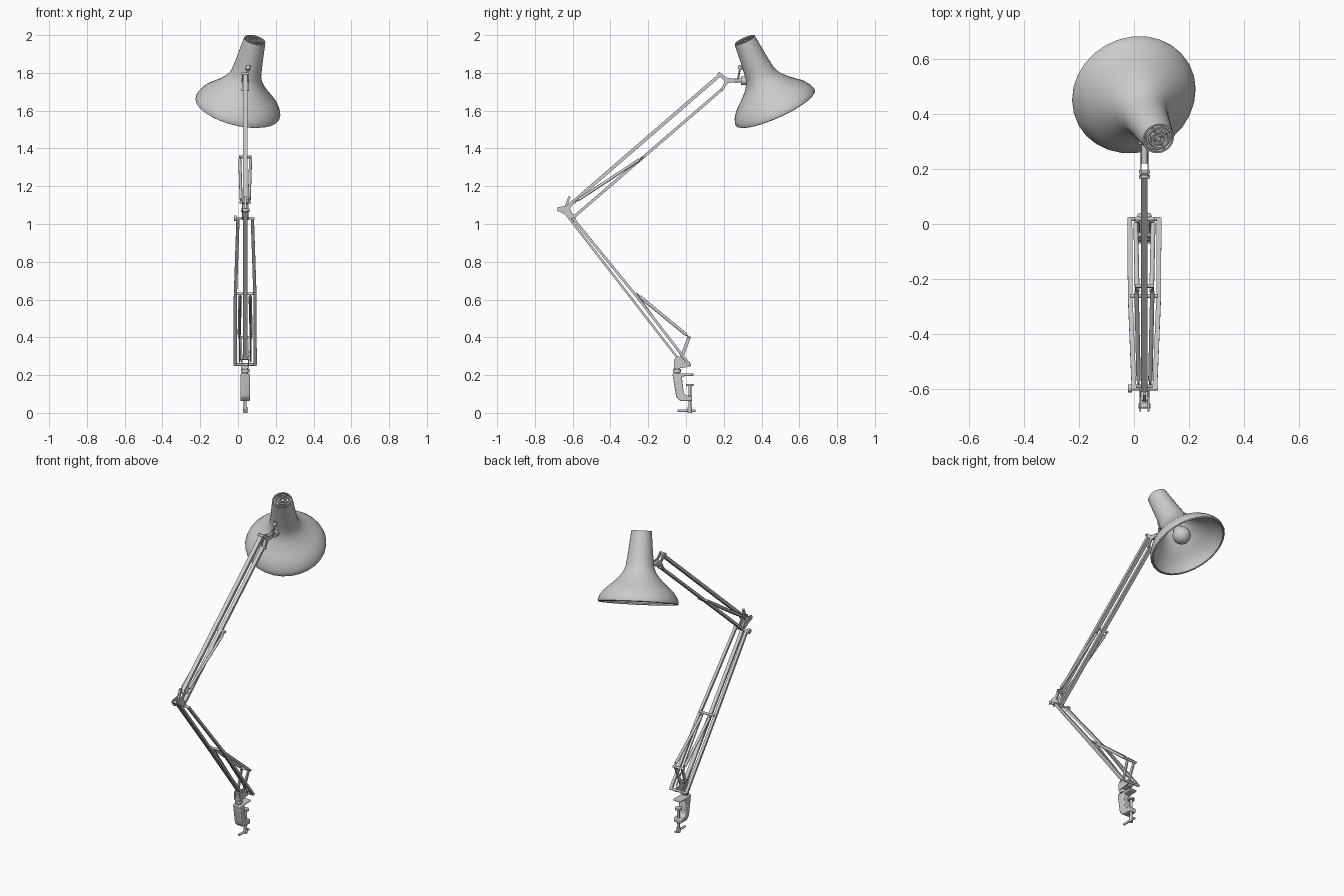
import bpy, bmesh, math
from mathutils import Vector, Matrix

if "Cube" in bpy.data.objects:
    bpy.data.objects.remove(bpy.data.objects["Cube"])

CX = 0.038  # plane of the arms


def finish(name, bm, angle=35, bevel=0):
    bmesh.ops.recalc_face_normals(bm, faces=bm.faces)
    me = bpy.data.meshes.new(name)
    bm.to_mesh(me)
    bm.free()
    ob = bpy.data.objects.new(name, me)
    bpy.context.collection.objects.link(ob)
    if bevel:
        m = ob.modifiers.new("bevel", 'BEVEL')
        m.width, m.segments, m.limit_method = bevel, 2, 'ANGLE'
    bpy.ops.object.select_all(action='DESELECT')
    ob.select_set(True)
    bpy.context.view_layer.objects.active = ob
    bpy.ops.object.shade_smooth_by_angle(angle=math.radians(angle))
    return ob


def P(x, y, z):
    """Point with x measured from the arm plane."""
    return Vector((CX + x, y, z))


def rod(name, a, b, r, r2=None, seg=12):
    d = b - a
    mat = Matrix.Translation((a + b) / 2) @ d.to_track_quat('Z', 'Y').to_matrix().to_4x4()
    bm = bmesh.new()
    bmesh.ops.create_cone(bm, cap_ends=True, segments=seg, radius1=r,
                          radius2=r if r2 is None else r2, depth=d.length, matrix=mat)
    return finish(name, bm)


def beam(name, pts, w, t):
    """Rectangular bar along a path; w is across x, t is across the side view."""
    bm = bmesh.new()
    d = (pts[-1] - pts[0]).normalized()
    n = Vector((1, 0, 0)).cross(d).normalized() * t / 2
    x = Vector((w / 2, 0, 0))
    rings = [[bm.verts.new(p + sx * x + sn * n) for sx, sn in ((-1, -1), (1, -1), (1, 1), (-1, 1))]
             for p in pts]
    for a, b in zip(rings, rings[1:]):
        for i in range(4):
            bm.faces.new((a[i], a[(i + 1) % 4], b[(i + 1) % 4], b[i]))
    bm.faces.new(rings[0])
    bm.faces.new(rings[-1])
    return finish(name, bm)


def plate(name, outline, x, t, bevel=0):
    """Flat plate from a side (y, z) outline, thickness t across x."""
    bm = bmesh.new()
    f = bm.faces.new([bm.verts.new(P(x - t / 2, y, z)) for y, z in outline])
    ext = bmesh.ops.extrude_face_region(bm, geom=[f])
    bmesh.ops.translate(bm, vec=(t, 0, 0),
                        verts=[v for v in ext['geom'] if isinstance(v, bmesh.types.BMVert)])
    return finish(name, bm, bevel=bevel)


def lathe(name, profile, mat, seg=28, closed=False, angle=40):
    """Turn an (r, t) profile round the local z axis."""
    bm = bmesh.new()
    rings = []
    for r, t in profile:
        if r == 0:
            rings.append([bm.verts.new(mat @ Vector((0, 0, t)))] * seg)
        else:
            rings.append([bm.verts.new(mat @ Vector((r * math.cos(2 * math.pi * i / seg),
                         r * math.sin(2 * math.pi * i / seg), t))) for i in range(seg)])
    for a, b in list(zip(rings, rings[1:])) + ([(rings[-1], rings[0])] if closed else []):
        for i in range(seg):
            j = (i + 1) % seg
            bm.faces.new(list(dict.fromkeys((a[i], a[j], b[j], b[i]))))
    return finish(name, bm, angle)


def crossbar(name, y, z, half, r=0.007):
    rod(name, P(-half, y, z), P(half, y, z), r)


def spring(name, a, b, r):
    """Spring body with thin hooked ends."""
    rod(name, a.lerp(b, 0.06), a.lerp(b, 0.94), r)
    rod(name + "_core", a, b, r * 0.5, seg=8)


# Table clamp
plate("clamp_body", [(-.072, .208), (.04, .208), (.04, .197), (-.022, .193), (-.012, .105), (0, .092),
                     (.033, .09), (.033, .062), (-.03, .062), (-.052, .085)], 0, .05, .006)
rod("clamp_screw", P(0, .02, .012), P(0, .02, .15), .008)
rod("clamp_pad", P(0, .02, .142), P(0, .02, .153), .02, seg=16)
rod("clamp_handle", P(0, -.045, .012), P(0, .05, .012), .007)
rod("clamp_hub", P(0, .02, 0), P(0, .02, .03), .012)

# Swivel base
rod("swivel_post", P(0, -.048, .2), P(0, -.048, .25), .014)
rod("swivel_collar", P(0, -.048, .215), P(0, -.048, .232), .022, seg=16)
for s in (-1, 1):
    plate("base_bracket", [(-.065, .235), (-.064, .28), (-.045, .302), (-.028, .295), (-.012, .27),
                           (.02, .27), (.028, .25), (.01, .243), (-.04, .235)], s * .018, .006)
    beam("spring_post", [P(s * .018, -.03, .275), P(s * .024, .018, .405)], .008, .018)
plate("base_bracket_floor", [(-.062, .236), (-.06, .248), (.0, .252), (.0, .243)], 0, .036)
crossbar("base_pivot", .018, .256, .058)
crossbar("base_rod_pin", -.042, .288, .024)
crossbar("base_spring_bar", .018, .4, .038)

# Lower arm: central bar, outer pair and springs
beam("lower_central_bar", [P(0, -.042, .288), P(0, -.645, 1.065)], .022, .012)
for s in (-1, 1):
    beam("lower_outer_bar", [P(s * .053, .018, .256), P(s * .052, -.26, .615), P(s * .038, -.598, 1.03)],
         .017, .014)
    spring("lower_spring", P(s * .032, .018, .4), P(s * .026, -.262, .63), .0085)
    rod("lower_inner_rod", P(s * .03, .0, .27), P(s * .026, -.262, .63), .004, seg=8)
crossbar("lower_spring_bar", -.262, .63, .05)

# Elbow bracket
for s in (-1, 1):
    plate("elbow_bracket", [(-.682, 1.07), (-.68, 1.088), (-.63, 1.098), (-.605, 1.125), (-.59, 1.115),
                            (-.615, 1.08), (-.588, 1.035), (-.596, 1.02), (-.625, 1.04), (-.655, 1.058)],
          s * .015, .006)
crossbar("elbow_rear_pin", -.662, 1.073, .022, .009)
crossbar("elbow_lower_pin", -.598, 1.03, .05)
rod("elbow_knob", P(-.06, -.598, 1.03), P(-.046, -.598, 1.03), .015)
crossbar("elbow_spring_bar", -.59, 1.115, .03)
beam("elbow_lever", [P(0, -.64, 1.08), P(0, -.617, 1.145)], .012, .012)

# Upper arm: two parallel bars and springs
beam("upper_top_bar", [P(0, -.605, 1.11), P(0, .175, 1.785)], .024, .018)
beam("upper_bottom_bar", [P(0, -.6, 1.032), P(0, .19, 1.712)], .022, .015)
for s in (-1, 1):
    spring("upper_spring", P(s * .021, -.59, 1.115), P(s * .029, -.225, 1.355), .008)
crossbar("upper_spring_bar", -.225, 1.355, .034)

# Head bracket and joint to the shade
for s in (-1, 1):
    plate("head_bracket", [(.165, 1.795), (.178, 1.805), (.215, 1.775), (.265, 1.768), (.265, 1.752),
                           (.22, 1.745), (.195, 1.705), (.182, 1.708), (.205, 1.755)], s * .014, .006)
crossbar("head_top_pin", .172, 1.795, .02)
crossbar("head_bottom_pin", .19, 1.712, .02)
rod("head_stem", P(0, .22, 1.76), P(0, .33, 1.76), .011)
rod("head_collar", P(0, .29, 1.758), P(0, .325, 1.758), .022, seg=16)
rod("tilt_knob_stem", P(.012, .275, 1.765), P(.014, .288, 1.83), .005, seg=8)
rod("tilt_knob", P(.014, .285, 1.818), P(.016, .29, 1.838), .012)

# Shade, turned about its tilted axis
axis = Vector((.224, -.402, .89)).normalized()
M = Matrix.Translation((-.003, .475, 1.61)) @ axis.to_track_quat('Z', 'Y').to_matrix().to_4x4()
outer = [(.222, 0), (.229, .004), (.23, .014), (.223, .035), (.2, .068), (.172, .093), (.14, .122),
         (.112, .152), (.092, .18), (.081, .21), (.074, .26), (.066, .335), (.058, .41)]
inner = [(r - .006, t - (.004 if 0 < i < 9 else 0)) for i, (r, t) in enumerate(outer)][2:]
lathe("shade", outer + inner[::-1] + [(.217, .003)], M, closed=True)

# Vented cap in the neck
lathe("neck_cap", [(.053, .392), (0, .392)], M)
for r in (.044, .026):
    lathe("vent_ring", [(r, .39), (r, .408), (r - .007, .408), (r - .007, .39)], M, closed=True)
rod("vent_hub", M @ Vector((0, 0, .39)), M @ Vector((0, 0, .412)), .01)
for k in range(4):
    c, s = math.cos(k * math.pi / 2), math.sin(k * math.pi / 2)
    rod("vent_rib", M @ Vector((.008 * c, .008 * s, .398)), M @ Vector((.054 * c, .054 * s, .398)), .005, seg=8)

# Socket and bulb
lathe("lamp_socket", [(0, .33), (.034, .33), (.034, .19), (.028, .18), (0, .18)], M, 20)
bulb = [(.052 * math.sin(a), .09 - .052 * math.cos(a)) for a in (i * math.pi / 12 for i in range(10))]
lathe("bulb", [(0, bulb[0][1])] + bulb[1:] + [(.026, .145), (.024, .19)], M, 20)
